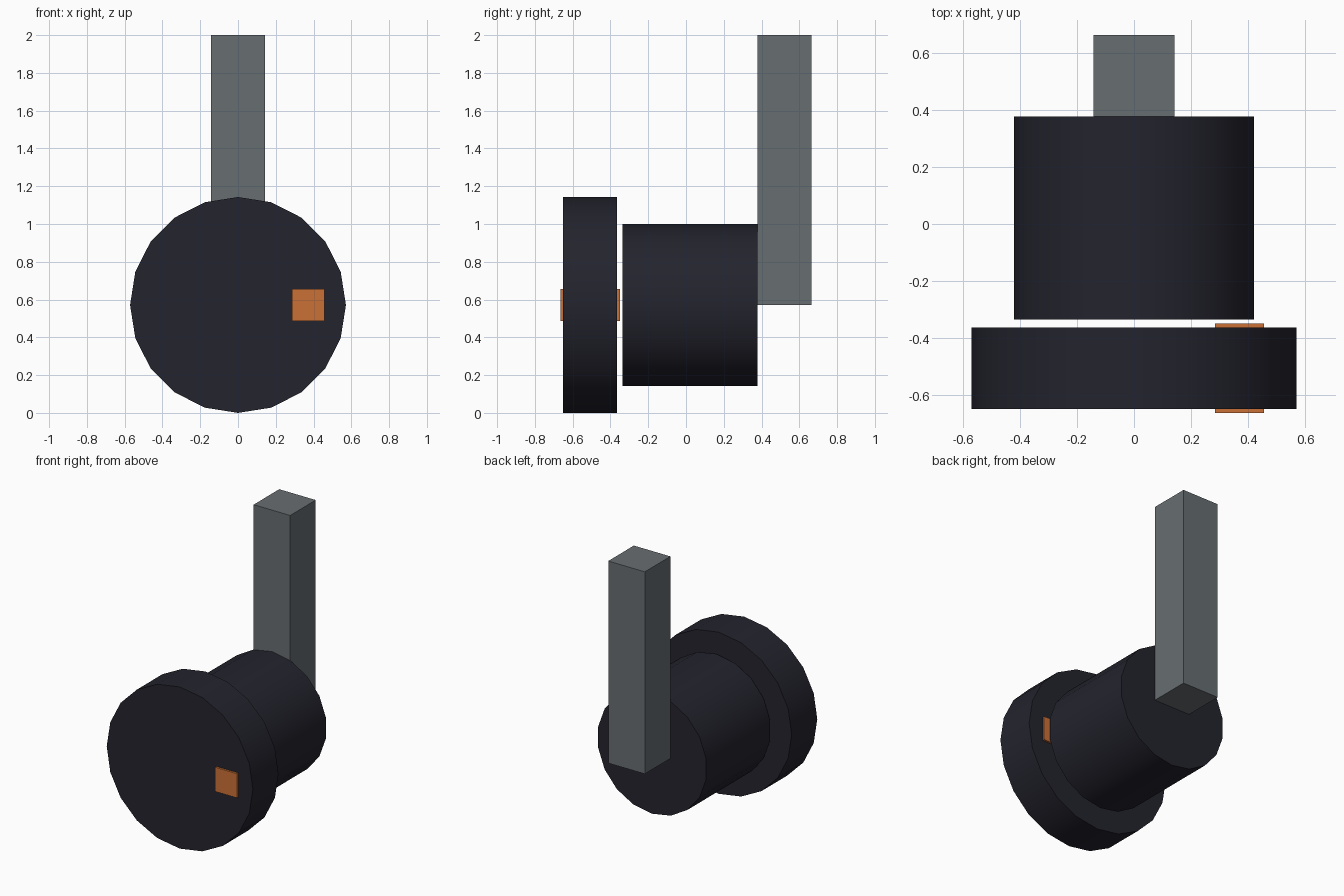
import bpy
import math

default = bpy.data.objects.get("Cube")
if default:
    bpy.data.objects.remove(default, do_unlink=True)

U = 1 / 7          # design unit
AXIS_Z = 4 * U     # height of the shared axle line


def material(name, rgb):
    m = bpy.data.materials.new(name)
    m.use_nodes = True
    colour = (*rgb, 1)
    m.diffuse_color = colour
    m.node_tree.nodes["Principled BSDF"].inputs["Base Color"].default_value = colour
    return m


def finish(name, mat):
    obj = bpy.context.object
    obj.name = obj.data.name = name
    obj.data.materials.append(mat)
    bpy.ops.object.transform_apply(location=False, rotation=True, scale=True)
    return obj


def drum(name, sides, radius, y0, length, mat):
    """Cylinder lying along y, with a vertex at the very top."""
    bpy.ops.mesh.primitive_cylinder_add(
        vertices=sides, radius=radius, depth=length,
        location=(0, y0 + length / 2, AXIS_Z), rotation=(math.pi / 2, 0, 0))
    # Turn the profile so a corner points straight up
    obj = finish(name, mat)
    top = max(obj.data.vertices, key=lambda v: v.co.z).co
    obj.rotation_euler.y = -math.atan2(top.x, top.z)
    bpy.ops.object.transform_apply(location=False, rotation=True, scale=False)
    bpy.ops.object.shade_smooth_by_angle(angle=math.radians(30))


def box(name, centre, size, mat):
    bpy.ops.mesh.primitive_cube_add(size=1, location=centre)
    bpy.context.object.scale = size
    finish(name, mat)


dark = material("dark_navy", (0.017, 0.017, 0.027))
grey = material("steel_grey", (0.137, 0.155, 0.165))
orange = material("orange", (0.60, 0.165, 0.038))

# Wide front wheel and the narrower body behind it
drum("front_wheel", 20, 4 * U, -4.55 * U, 2 * U, dark)
drum("body_drum", 18, 3 * U, -2.35 * U, 5 * U, dark)

# Peg passing through the wheel, just proud on both faces
box("marker_peg", (2.6 * U, -3.55 * U, AXIS_Z), (1.2 * U, 2.2 * U, 1.2 * U), orange)

# Upright arm rising from the axle line at the back
box("rear_arm", (0, 3.65 * U, 9 * U), (2 * U, 2 * U, 10 * U), grey)
